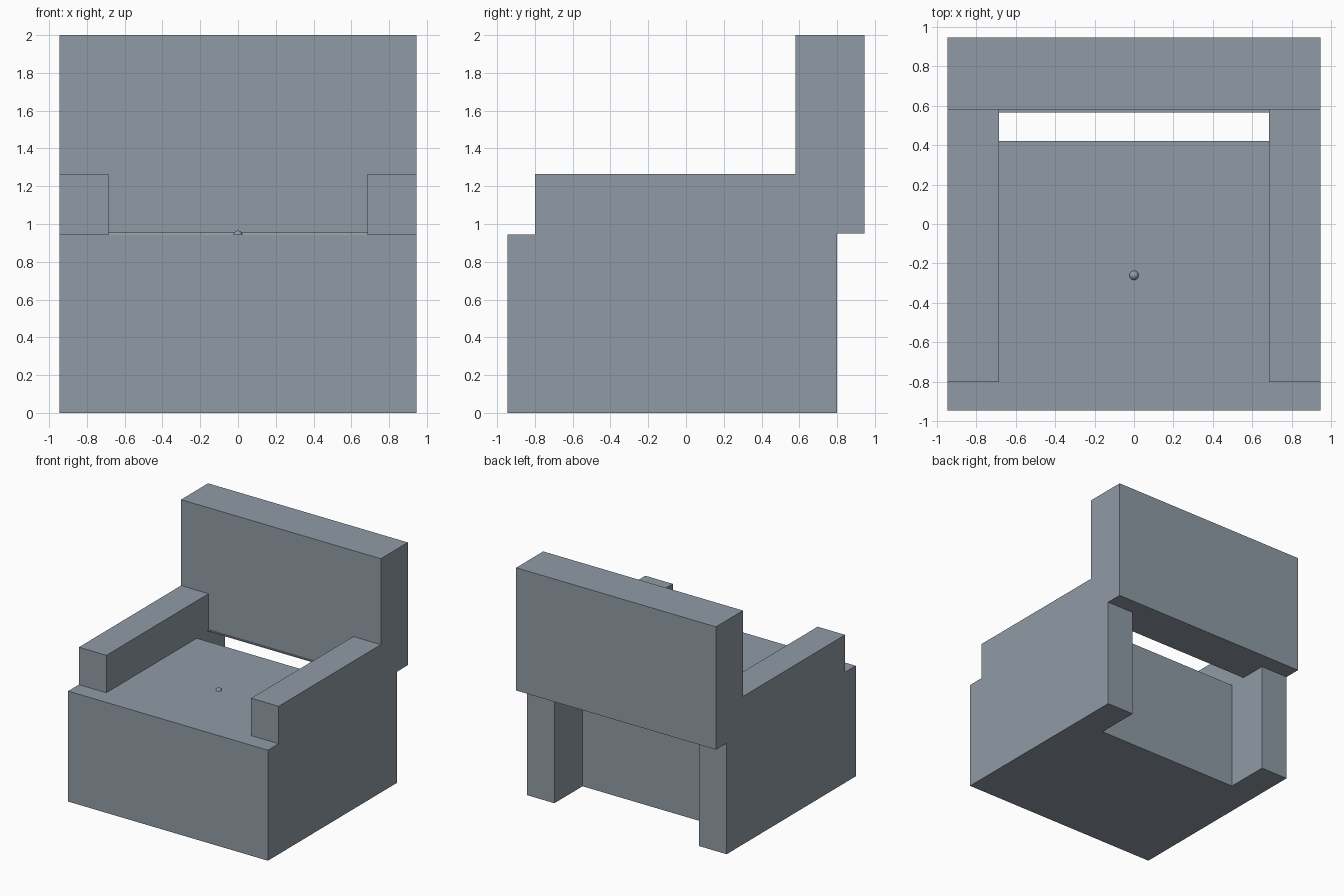
import bpy, bmesh
from mathutils import Vector

if "Cube" in bpy.data.objects:
    bpy.data.objects.remove(bpy.data.objects["Cube"])

grey = bpy.data.materials.new("blue_grey")
grey.diffuse_color = (0.28, 0.33, 0.38, 1)
grey.use_nodes = True
grey.node_tree.nodes["Principled BSDF"].inputs["Base Color"].default_value = grey.diffuse_color

W, ARM = 0.945, 0.685   # outer half width, inner face of the arms


def prism(name, points, offset):
    """Extrude a flat outline of 3D points along an offset."""
    bm = bmesh.new()
    face = bm.faces.new([bm.verts.new(p) for p in points])
    new = bmesh.ops.extrude_face_region(bm, geom=[face])["geom"]
    verts = [g for g in new if isinstance(g, bmesh.types.BMVert)]
    bmesh.ops.translate(bm, verts=verts, vec=Vector(offset))
    bmesh.ops.recalc_face_normals(bm, faces=bm.faces)
    mesh = bpy.data.meshes.new(name)
    bm.to_mesh(mesh)
    bm.free()
    mesh.materials.append(grey)
    ob = bpy.data.objects.new(name, mesh)
    bpy.context.collection.objects.link(ob)
    return ob


def box(name, x, y, z):
    return prism(name, [(x[0], y[0], z[0]), (x[1], y[0], z[0]),
                        (x[1], y[1], z[0]), (x[0], y[1], z[0])],
                 (0, 0, z[1] - z[0]))


# Seat: T-shaped block, full width in front of the arms
half = [(W, -W), (W, -0.8), (ARM, -0.8), (ARM, 0.42)]
outline = half + [(-x, y) for x, y in reversed(half)]
prism("seat", [(x, y, 0) for x, y in outline], (0, 0, 0.945))

# Arms: side profile, running back under the backrest as rear legs
profile = [(-0.8, 0), (0.8, 0), (0.8, 0.95), (0.58, 0.95),
           (0.58, 1.265), (-0.8, 1.265)]
for side, x in (("left", -W), ("right", ARM)):
    prism(side + "_arm", [(x, y, z) for y, z in profile], (W - ARM, 0, 0))

# Backrest and the thin lip along its lower front edge
box("backrest", (-W, W), (0.58, W), (0.95, 2.0))
box("backrest_lip", (-ARM, ARM), (0.565, 0.58), (0.95, 0.958))

# Small round button on the seat
bpy.ops.mesh.primitive_uv_sphere_add(segments=24, ring_count=12, radius=0.024,
                                     location=(0, -0.26, 0.941))
button = bpy.context.object
button.name = "seat_button"
button.data.materials.append(grey)
bpy.ops.object.shade_smooth_by_angle()
